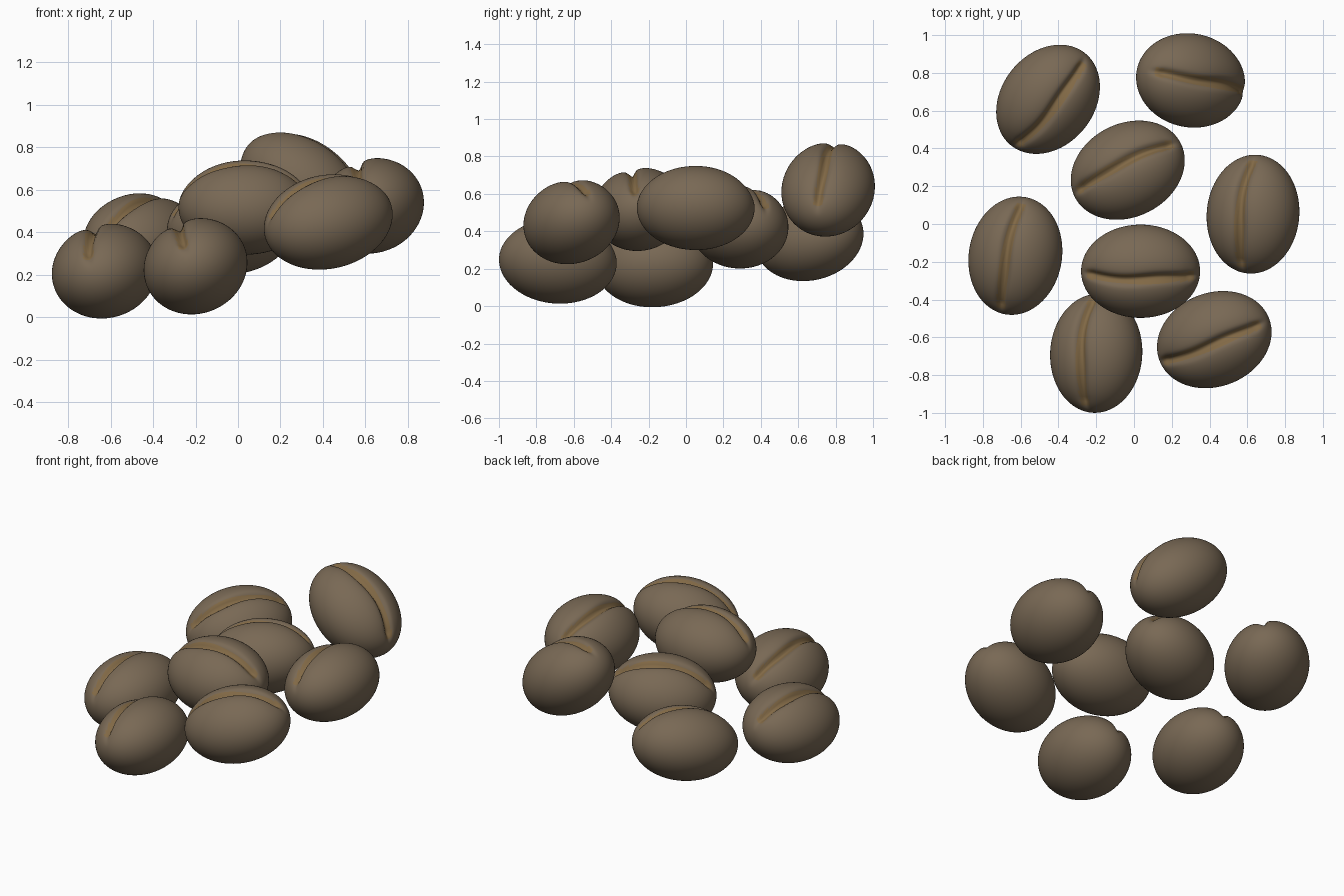
import bpy, bmesh
from math import radians, exp, sin
from mathutils import Matrix, Euler

if "Cube" in bpy.data.objects:
    bpy.data.objects.remove(bpy.data.objects["Cube"])

# roasted brown skin
skin = bpy.data.materials.new("roasted_brown")
skin.diffuse_color = (0.19, 0.14, 0.09, 1)
skin.use_nodes = True
skin.node_tree.nodes["Principled BSDF"].inputs["Base Color"].default_value = skin.diffuse_color
fold = bpy.data.materials.new("golden_fold")
fold.diffuse_color = (0.22, 0.14, 0.06, 1)
fold.use_nodes = True
fold.node_tree.nodes["Principled BSDF"].inputs["Base Color"].default_value = fold.diffuse_color


def bean_mesh():
    """Ellipsoid lying along X with a wavy crease along its top."""
    bm = bmesh.new()
    bmesh.ops.create_uvsphere(bm, u_segments=112, v_segments=48, radius=1,
                              matrix=Matrix.Rotation(radians(90), 4, 'Y'))
    for v in bm.verts:
        x, y, z = v.co
        px, py, pz = x * 0.315, y * 0.248, z * 0.222
        if z > -0.05:
            off = py - 0.006 * sin(px * 16)
            top = min(1, (z + 0.05) / 0.3)
            ends = 1 - max(0, (abs(x) - 0.8) / 0.2)
            pz -= top * ends * (0.034 * exp(-(off / 0.022) ** 2)
                                + 0.012 * exp(-(off / 0.06) ** 2))
        v.co = (px, py, pz)
    for f in bm.faces:
        f.smooth = True
        c = f.calc_center_median()
        if c.z > 0.05 and abs(c.y - 0.006 * sin(c.x * 16)) < 0.026 and abs(c.x) < 0.28:
            f.material_index = 1
    me = bpy.data.meshes.new("bean")
    bm.to_mesh(me)
    bm.free()
    me.materials.append(skin)
    me.materials.append(fold)
    return me


# beans: centre, then roll, upward pitch and yaw in degrees
beans = [
    ((-0.455, 0.66, 0.36), 14, 9, 52),
    ((0.30, 0.76, 0.625), -3, -33, -11),
    ((-0.033, 0.285, 0.425), -13, 4, 27),
    ((0.63, 0.052, 0.525), -20, 0, 85),
    ((-0.628, -0.168, 0.218), -14, 4, 80),
    ((0.035, -0.25, 0.518), 12, 0, 0),
    ((-0.2, -0.685, 0.24), -24, -3, 87),
    ((0.425, -0.612, 0.452), 6, 13, 22),
]
mesh = bean_mesh()
for i, (loc, roll, pitch, yaw) in enumerate(beans, 1):
    ob = bpy.data.objects.new(f"coffee_bean_{i}", mesh)
    ob.location = loc
    ob.rotation_euler = Euler((radians(roll), radians(-pitch), radians(yaw)))
    bpy.context.collection.objects.link(ob)
